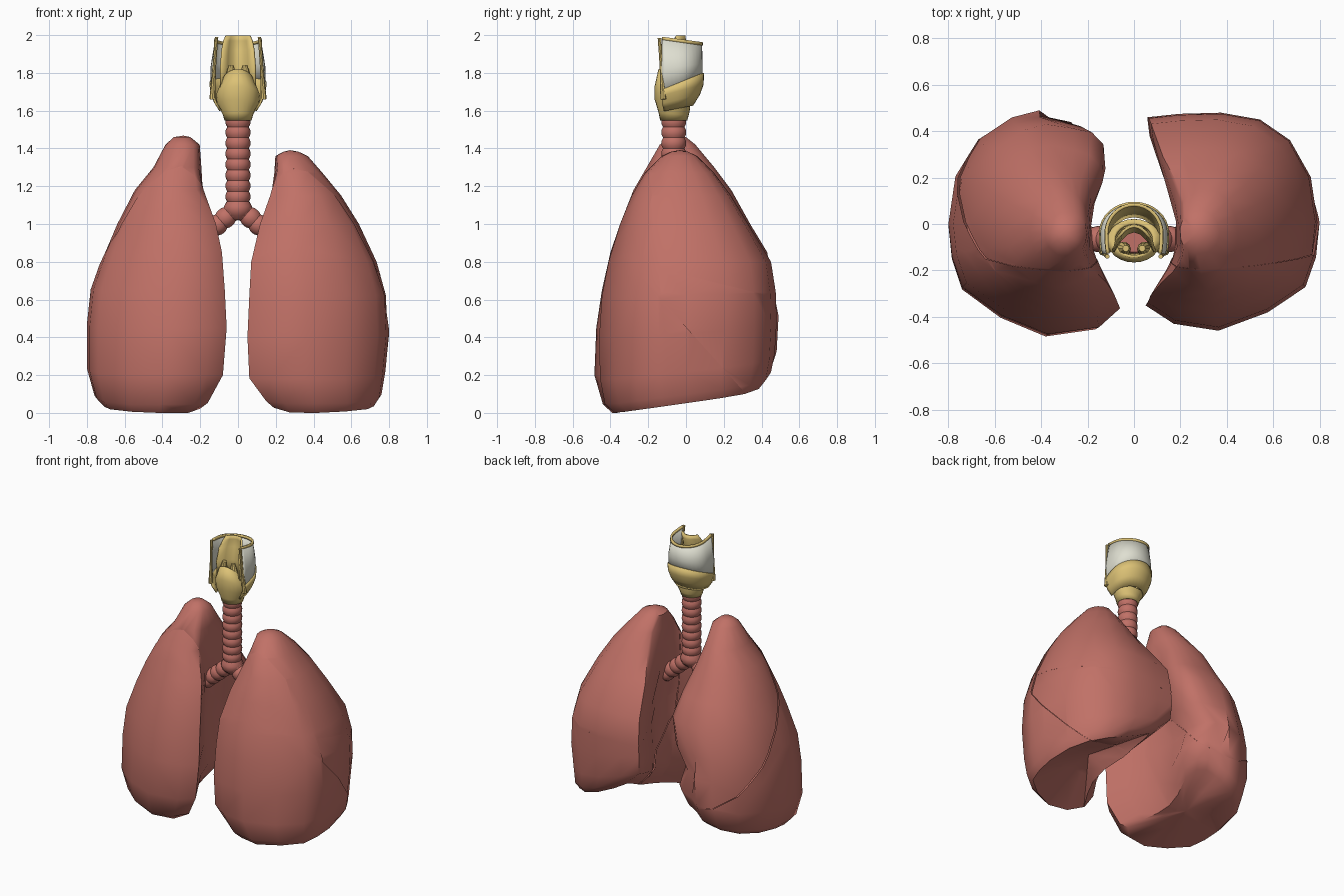
import bpy, bmesh, math
from mathutils import Vector

if "Cube" in bpy.data.objects:
    bpy.data.objects.remove(bpy.data.objects["Cube"])


def material(name, rgb):
    m = bpy.data.materials.new(name)
    m.diffuse_color = (*rgb, 1)
    m.use_nodes = True
    m.node_tree.nodes["Principled BSDF"].inputs["Base Color"].default_value = m.diffuse_color
    return m


PINK = material("lung_pink", (0.53, 0.165, 0.135))
YELLOW = material("cartilage_yellow", (0.72, 0.54, 0.18))
WHITE = material("membrane_white", (0.74, 0.74, 0.64))


def finish(name, bm, mat, angle=35):
    bmesh.ops.recalc_face_normals(bm, faces=bm.faces[:])
    me = bpy.data.meshes.new(name)
    bm.to_mesh(me)
    bm.free()
    me.materials.append(mat)
    me.polygons.foreach_set("use_smooth", [True] * len(me.polygons))
    me.set_sharp_from_angle(angle=math.radians(angle))
    ob = bpy.data.objects.new(name, me)
    bpy.context.collection.objects.link(ob)
    return ob


def skin(bm, rings, closed=True):
    n = len(rings[0])
    for a, b in zip(rings, rings[1:]):
        for i in range(n if closed else n - 1):
            j = (i + 1) % n
            bm.faces.new((a[i], a[j], b[j], b[i]))


def clamp(v):
    return max(0.0, min(1.0, v))


# ---- lungs: lofted outline, then split along the fissures ----
def lung(side, outline, levels, notch, dome):
    bm = bmesh.new()
    rings = []
    norm = [((x - 0.06) / 0.74, (y + 0.47) / 0.95) for x, y in outline]

    def place(u, v, lev):
        z, xi, xo, y0, y1 = lev
        k = clamp((z - 0.85) / 0.5)
        a = math.atan2(v - 0.5, u - 0.5)
        u2 = u + (0.5 + 0.5 * math.cos(a) - u) * k
        v2 = v + (0.5 + 0.5 * math.sin(a) - v) * k
        x, y = xi + (xo - xi) * u2, y0 + (y1 - y0) * v2
        if u < 0.4:  # hollow in the inner edge near the heart
            x += notch * clamp((v - 0.5) * 3) * (clamp(1 - abs(z - 0.45) / 0.3)
                                                 + (0.35 if z < 0.4 else 0))
        # underside rises towards +y and the middle
        lift = clamp((y + 0.36) / 0.84) * (0.12 + 0.2 * (1 - clamp(u)) ** 2)
        return Vector((side * x, y, z + lift * clamp(1 - z / 0.7)))

    for lev in levels:
        rings.append([bm.verts.new(place(u, v, lev)) for u, v in norm])
    skin(bm, rings)
    # pointed tip
    mid = sum((v.co for v in rings[-1]), Vector()) / len(norm)
    tip = bm.verts.new(mid + Vector((0, 0, 0.008)))
    for a, b in zip(rings[-1], rings[-1][1:] + rings[-1][:1]):
        bm.faces.new((a, b, tip))
    # underside
    base = rings[0]
    mid = sum((v.co for v in base), Vector()) / len(base)
    inner = [bm.verts.new(v.co.lerp(mid, 0.5) + Vector((0, 0, dome * 0.5))) for v in base]
    skin(bm, [base, inner])
    top = bm.verts.new(mid + Vector((0, 0, dome)))
    for i in range(len(inner)):
        bm.faces.new((inner[i], inner[(i + 1) % len(inner)], top))
    bmesh.ops.recalc_face_normals(bm, faces=bm.faces[:])
    return bm


def plane(p, q, flip=1):
    # plane through two (y, z) points, normal facing down and to -y
    n = Vector((0, q[1] - p[1], p[0] - q[0])).normalized()
    return Vector((0, *p)), n * flip


def keep_inside(src, planes, shrink):
    bm = src.copy()
    for co, no in planes:
        geom = bm.verts[:] + bm.edges[:] + bm.faces[:]
        res = bmesh.ops.bisect_plane(bm, geom=geom, plane_co=co, plane_no=no,
                                     clear_outer=True)
        cut = [e for e in res["geom_cut"]
               if isinstance(e, bmesh.types.BMEdge) and e.is_boundary]
        if cut:
            bmesh.ops.edgeloop_fill(bm, edges=cut)
    # slightly smaller sideways so the lobe edges show as steps
    mid = sum((v.co for v in bm.verts), Vector()) / len(bm.verts)
    for v in bm.verts:
        v.co.x = mid.x + (v.co.x - mid.x) * shrink
    return bm


def keep_outside(src, planes):
    bm = src.copy()
    for co, no in planes:
        geom = bm.verts[:] + bm.edges[:] + bm.faces[:]
        bmesh.ops.bisect_plane(bm, geom=geom, plane_co=co, plane_no=no)
    gone = [f for f in bm.faces
            if all((f.calc_center_median() - co).dot(no) < 0 for co, no in planes)]
    bmesh.ops.delete(bm, geom=gone, context="FACES")
    return bm


right_outline = [(.06, -.36), (.18, -.44), (.37, -.47), (.58, -.39), (.74, -.28),
                 (.785, -.15), (.80, 0), (.77, .2), (.68, .36), (.55, .45), (.38, .48),
                 (.2, .475), (.06, .46), (.07, .38), (.13, .2), (.21, .05), (.2, -.1),
                 (.14, -.23)]
right_levels = [(0.0, .19, .73, -.38, .41), (.05, .15, .76, -.43, .45),
                (.18, .06, .78, -.455, .47), (.4, .05, .80, -.46, .48),
                (.62, .06, .79, -.445, .475), (.8, .07, .74, -.41, .45),
                (1.0, .10, .645, -.35, .33), (1.15, .145, .55, -.29, .24),
                (1.27, .18, .45, -.22, .15), (1.36, .195, .37, -.13, .06),
                (1.383, .24, .32, -.08, .01)]
left_outline = [(.06, -.36), (.15, -.44), (.37, -.47), (.57, -.39), (.74, -.27),
                (.785, -.14), (.80, 0), (.77, .2), (.67, .36), (.53, .45), (.41, .48),
                (.27, .46), (.17, .44), (.11, .38), (.10, .26), (.18, .12), (.22, 0),
                (.19, -.12), (.13, -.23)]
left_levels = [(0.0, .2, .72, -.39, .38), (.045, .16, .76, -.44, .44),
               (.2, .08, .80, -.485, .48), (.45, .06, .80, -.475, .49),
               (.65, .07, .78, -.445, .46), (.85, .085, .71, -.40, .43),
               (1.0, .10, .645, -.35, .34), (1.18, .155, .55, -.28, .24),
               (1.3, .185, .45, -.21, .15), (1.42, .2, .385, -.14, .05),
               (1.46, .25, .34, -.09, 0)]

body = lung(1, right_outline, right_levels, 0, 0.09)
A, B = plane((-.19, 1.25), (-.13, .6)), plane((-.13, .6), (.3, .12))
C, D = plane((-.17, .77), (.48, .61)), plane((-.17, .77), (.48, .61), -1)
finish("right_upper_lobe", keep_inside(body, [A, B, C], .985), PINK, 48)
finish("right_middle_lobe", keep_inside(body, [A, B, D], .98), PINK, 48)
finish("right_lower_lobe", keep_outside(body, [A, B]), PINK, 48)
body.free()

body = lung(-1, left_outline, left_levels, 0.16, 0.0)
A, B = plane((-.2, 1.28), (-.15, .95)), plane((-.15, .95), (.4, .37))
finish("left_upper_lobe", keep_inside(body, [A, B], .98), PINK, 48)
finish("left_lower_lobe", keep_outside(body, [A, B]), PINK, 48)
body.free()


# ---- airway ----
def tube(name, p, q, radii, mat, seg=14):
    p, q = Vector(p), Vector(q)
    rot = (q - p).to_track_quat("Z", "Y")
    bm = bmesh.new()
    rings = []
    for i, r in enumerate(radii):
        c = p.lerp(q, i / (len(radii) - 1))
        rings.append([bm.verts.new(c + rot @ Vector((r * math.cos(t), r * math.sin(t), 0)))
                      for t in (2 * math.pi * k / seg for k in range(seg))])
    skin(bm, rings)
    bm.faces.new(rings[0])
    bm.faces.new(rings[-1])
    return finish(name, bm, mat)


def beads(count, r):
    return [r * 0.87] + [r * f for _ in range(count) for f in (.98, 1, .98, .87)]


AY = -0.065
tube("trachea", (0, AY, 1.06), (0, AY, 1.57), beads(9, 0.066), PINK, 18)
tube("trachea_fork", (0, AY, 1.02), (0, AY, 1.12), [.03, .06, .073, .073, .06], PINK, 18)
for s, side in ((1, "right"), (-1, "left")):
    tube(side + "_bronchus", (0, AY, 1.09), (s * .22, AY, .90), beads(5, 0.056), PINK)


# ---- larynx ----
def wall(name, rows, mat, thick, reach=135, full=False):
    # each row: (radius x, radius y, centre y, z at front, z at back)
    bm = bmesh.new()
    rings = []
    n = 24
    for rx, ry, cy, zf, zb in rows:
        ring = []
        for i in range(n if full else n + 1):
            a = math.radians(-reach + 2 * reach * i / n)
            sx = math.sin(a)
            if not full and abs(a) > math.pi / 2:
                sx = math.copysign(1 - 0.2 * (1 - abs(sx)), a)
            t = (1 - math.cos(a)) / (1 - math.cos(math.radians(reach)))
            ring.append(bm.verts.new((rx * sx, cy + ry * math.cos(a), zf + (zb - zf) * t)))
        rings.append(ring)
    skin(bm, rings, full)
    ob = finish(name, bm, mat)
    mod = ob.modifiers.new("thickness", "SOLIDIFY")
    mod.thickness = thick
    mod.offset = 0
    return ob


wall("hyoid_bar", [(.121, .123, -.04, 1.945, 1.975), (.118, .123, -.04, 1.962, 1.99)],
     YELLOW, .014)
wall("throat_membrane", [(.143, .125, -.04, 1.77, 1.68), (.142, .125, -.04, 1.85, 1.82),
                         (.12, .122, -.04, 1.95, 1.98)], WHITE, .006)
wall("thyroid_cartilage", [(.098, .088, -.055, 1.63, 1.60), (.125, .115, -.045, 1.69, 1.64),
                           (.14, .127, -.04, 1.74, 1.68), (.146, .13, -.04, 1.80, 1.71)],
     YELLOW, .012)
wall("cricoid_ring", [(.066, .066, AY, 1.55, 1.55), (.076, .074, AY, 1.58, 1.59),
                      (.105, .088, -.072, 1.61, 1.66), (.11, .088, -.072, 1.63, 1.73),
                      (.085, .07, -.07, 1.64, 1.82)],
     YELLOW, .012, 180, True)

# horns and the small paired cartilages
for s, side in ((1, "right"), (-1, "left")):
    tube(side + "_horn", (s * .136, -.12, 1.66), (s * .115, -.14, 1.985),
         [.016, .012, .009, .009, .010], YELLOW, 8)
    tube(side + "_arytenoid", (s * .05, -.11, 1.68), (s * .035, -.105, 1.84),
         [.03, .032, .026, .014], YELLOW, 10)

# leaf-shaped epiglottis with sides folding back to the cricoid
bm = bmesh.new()
rows = []
for z, w, y, c in ((1.70, .09, -.03, .08), (1.83, .09, -.03, .09), (1.92, .083, -.015, .085),
                   (1.97, .074, -.005, .06), (1.997, .062, -.01, .04)):
    rows.append([bm.verts.new((w * t, y - c * t * t, z))
                 for t in (-1, -.66, -.33, 0, .33, .66, 1)])
skin(bm, rows, False)
epi = finish("epiglottis", bm, YELLOW)
mod = epi.modifiers.new("thickness", "SOLIDIFY")
mod.thickness = .012
mod.offset = 0
